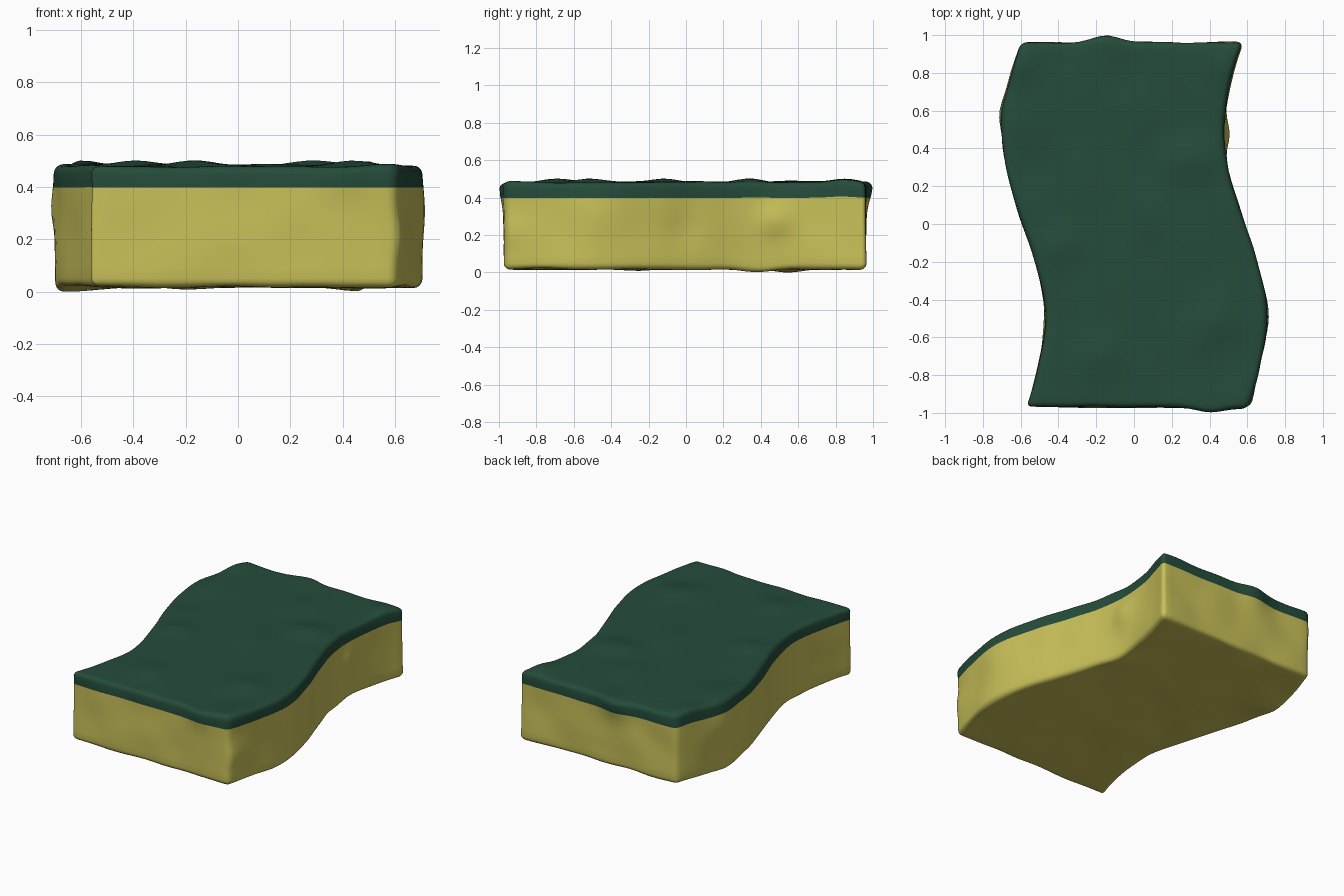
import bpy, bmesh, math
from mathutils import Vector, noise

if "Cube" in bpy.data.objects:
    bpy.data.objects.remove(bpy.data.objects["Cube"])

HALF = Vector((0.587, 0.965, 0.231))   # half size of the straight block
MID_Z, SEAM_Z, R = 0.253, 0.402, 0.032  # centre height, pad seam, edge radius


def material(name, rgb):
    m = bpy.data.materials.new(name)
    m.diffuse_color = (*rgb, 1)
    m.use_nodes = True
    m.node_tree.nodes["Principled BSDF"].inputs["Base Color"].default_value = m.diffuse_color
    return m


def grid_lines(h, n, extra=()):
    """Even lines with tighter ones in the rounded edge."""
    a = h - R
    lines = [-a + 2 * a * i / n for i in range(n + 1)]
    edge = [a + R * t for t in (0.4, 0.7, 1.0)]
    lines += edge + [-e for e in edge] + list(extra)
    return sorted(lines)


# local dents and bumps: position, push, reach
BUMPS = [
    ((-0.16, -0.68, 0.48), (0, 0, 0.022), 0.11),
    ((0.45, -0.52, 0.48), (0, 0, 0.018), 0.10),
    ((-0.60, 0.85, 0.48), (0, 0, 0.022), 0.10),
    ((0.28, 0.35, 0.48), (0, 0, 0.018), 0.11),
    ((-0.40, -0.10, 0.48), (0, 0, 0.018), 0.10),
    ((0.48, 0.85, 0.48), (0, 0, 0.020), 0.09),
    ((-0.15, 0.97, 0.46), (0, 0.032, 0), 0.10),
    ((0.40, -0.97, 0.46), (0, -0.03, 0), 0.10),
    ((0.45, 0.40, 0.02), (0, 0, -0.020), 0.12),
    ((-0.65, 0.55, 0.02), (0, 0, -0.020), 0.12),
    ((-0.22, -0.25, 0.02), (0, 0, -0.012), 0.12),
    ((0.48, 0.48, 0.28), (0.03, 0, 0), 0.08),
    ((-0.70, 0.58, 0.31), (-0.018, 0, 0), 0.10),
    ((0.69, -0.50, 0.30), (0.015, 0, 0), 0.12),
    ((0.62, 0.0, 0.22), (-0.015, 0, 0), 0.10),
    ((0.62, -0.95, 0.22), (0.015, 0, 0), 0.08),
]


def shape(p):
    """Round the block's edges, bend it into an S and rumple it."""
    core = Vector([max(-h + R, min(h - R, c)) for c, h in zip(p, HALF)])
    n = (p - core).normalized()
    q = core + n * R
    q.x -= 0.112 * math.sin(math.pi * q.y)
    q.z += MID_Z
    q += n * 0.010 * noise.noise(q * 4.5 + Vector((3.1, 7.7, 1.3)))
    for pos, push, reach in BUMPS:
        d = (q - Vector(pos)).length / reach
        q = q + Vector(push) * math.exp(-d * d)
    return q


def build_sponge():
    axes = [grid_lines(HALF.x, 28), grid_lines(HALF.y, 46),
            grid_lines(HALF.z, 10, [SEAM_Z - MID_Z])]
    bm = bmesh.new()
    verts = {}

    def vert(idx):
        if idx not in verts:
            verts[idx] = bm.verts.new(shape(Vector([axes[k][i] for k, i in enumerate(idx)])))
        return verts[idx]

    # six gridded sides sharing their border points
    for k in range(3):
        u, v = (k + 1) % 3, (k + 2) % 3
        for end in (0, len(axes[k]) - 1):
            for i in range(len(axes[u]) - 1):
                for j in range(len(axes[v]) - 1):
                    corners = []
                    for di, dj in ((0, 0), (1, 0), (1, 1), (0, 1)):
                        idx = [0, 0, 0]
                        idx[k], idx[u], idx[v] = end, i + di, j + dj
                        corners.append(vert(tuple(idx)))
                    f = bm.faces.new(corners if end else corners[::-1])
                    f.smooth = True
                    # everything above the seam is scouring pad
                    height = axes[2][end if k == 2 else (i if u == 2 else j)]
                    f.material_index = int(height + MID_Z > SEAM_Z - 1e-4)
    # centre on the ground
    for a in range(3):
        c = [w.co[a] for w in bm.verts]
        off = min(c) if a == 2 else (min(c) + max(c)) / 2
        for w in bm.verts:
            w.co[a] -= off
    me = bpy.data.meshes.new("sponge")
    bm.to_mesh(me)
    bm.free()
    me.materials.append(material("yellow foam", (0.58, 0.53, 0.10)))
    me.materials.append(material("green scouring pad", (0.018, 0.072, 0.043)))
    bpy.context.collection.objects.link(bpy.data.objects.new("sponge", me))


build_sponge()
